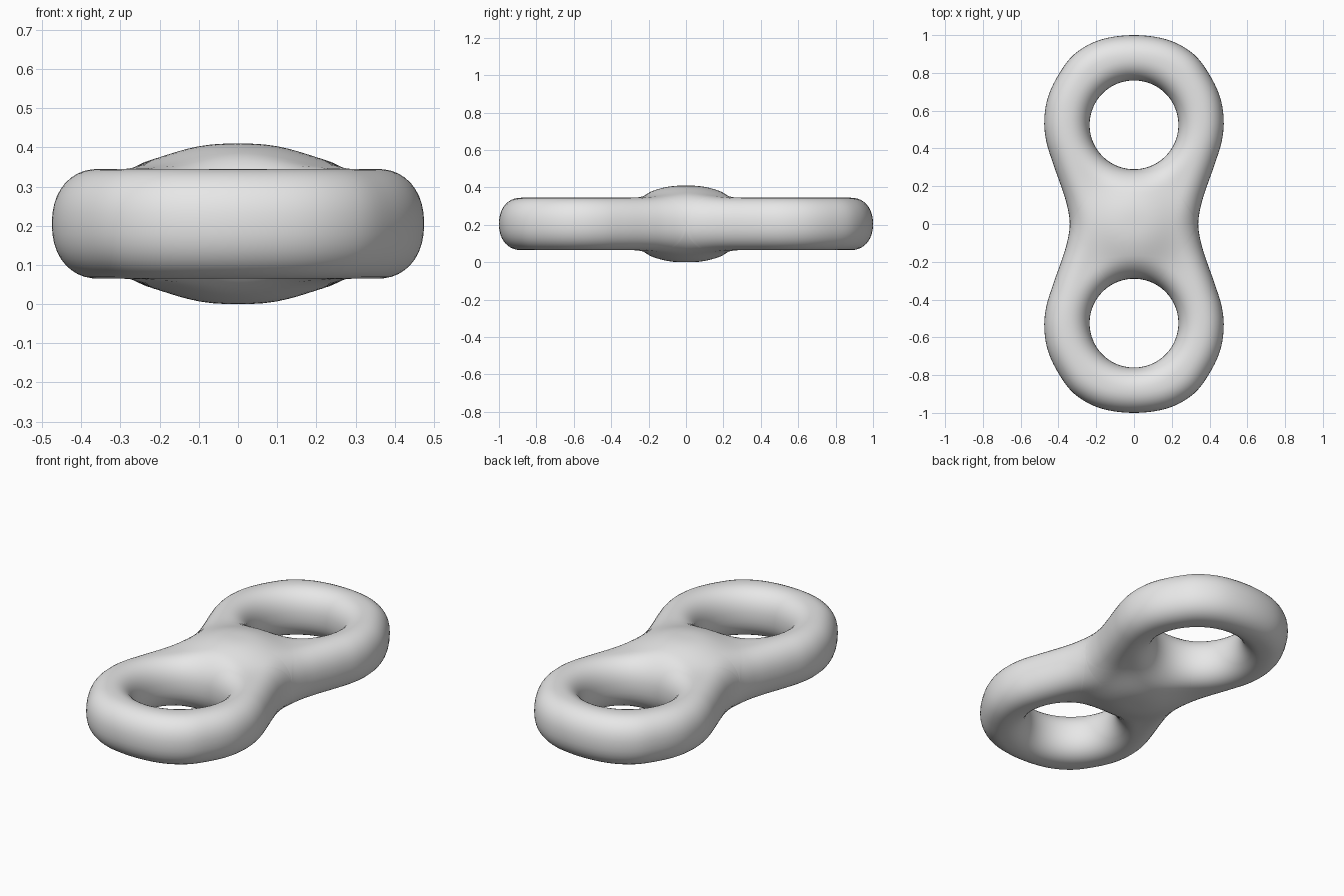
import bpy
import math
from mathutils import Vector
from mathutils.geometry import intersect_point_line

if "Cube" in bpy.data.objects:
    bpy.data.objects.remove(bpy.data.objects["Cube"])

HOLE_C = Vector((0.0, 0.525))   # centre of one hole
HOLE_R = 0.235
MID_Z = 0.205                   # height of the symmetry plane
RING_H = 0.14                   # half thickness of the rings
HUMP_H = 0.065                  # extra half thickness in the middle
EDGE_W = 0.12                   # width of the rounded edge

# Quarter of the outer figure-eight outline, waist to tip
# (first and last points only give the end tangents)
CTRL = [Vector(p) for p in (
    (0.355, -0.1), (0.34, 0), (0.355, 0.1), (0.386, 0.2), (0.432, 0.33),
    (0.465, 0.44), (0.475, 0.55), (0.456, 0.67), (0.40, 0.79),
    (0.315, 0.90), (0.18, 0.975), (0, 1.0), (-0.18, 0.975))]


def catmull(points, steps):
    """Smooth curve through the inner control points."""
    out = []
    for a, b, c, d in zip(points, points[1:], points[2:], points[3:]):
        for k in range(steps):
            t = k / steps
            out.append(0.5 * (2 * b + (c - a) * t
                              + (2 * a - 5 * b + 4 * c - d) * t * t
                              + (3 * b - a - 3 * c + d) * t ** 3))
    out.append(points[-2].copy())
    return out


outline = catmull(CTRL, 5)
# Outline continued past the symmetry line, for edge distances
fence = [Vector((p.x, -p.y)) for p in outline[15:0:-1]] + outline


def outline_distance(p):
    best = 9.0
    for a, b in zip(fence, fence[1:]):
        q, t = intersect_point_line(p, a, b)
        q = a.lerp(b, min(max(t, 0), 1))
        best = min(best, (Vector((q[0], q[1])) - p).length)
    return best


def half_height(p):
    """Rounded edge profile times the swelling in the middle."""
    e = min((p - HOLE_C).length - HOLE_R, outline_distance(p))
    u = 1 - min(max(e / EDGE_W, 0), 1)
    profile = max(1 - u ** 2.2, 0) ** (1 / 2.2)
    hump = HUMP_H * math.exp(-(p.length / 0.22) ** 2.75)
    return (RING_H + hump) * profile


# Quarter patch: spokes from the hole rim to the waist line and the outline
WAIST, SPOKE = 16, 20
waist = [Vector((0.34 * math.sin(math.pi / 2 * i / WAIST), 0)) for i in range(WAIST)]
rim = waist + outline
verts, faces = [], []
for outer in rim:
    inner = HOLE_C + (outer - HOLE_C).normalized() * HOLE_R
    for j in range(SPOKE + 1):
        p = inner.lerp(outer, (1 - math.cos(math.pi * j / SPOKE)) / 2)
        h = half_height(p)
        verts.append((p.x, p.y, h if h > 0.004 else 0.0))
n = SPOKE + 1
for i in range(len(rim) - 1):
    for j in range(SPOKE):
        a = i * n + j
        faces.append((a, a + 1, a + n + 1, a + n))

mesh = bpy.data.meshes.new("double_ring")
mesh.from_pydata(verts, [], faces)
ring = bpy.data.objects.new("double_ring", mesh)
ring.location.z = MID_Z
bpy.context.collection.objects.link(ring)

# Mirror to all eight octants
mirror = ring.modifiers.new("mirror", 'MIRROR')
mirror.use_axis = (True, True, True)
mirror.merge_threshold = 0.0005

grey = bpy.data.materials.new("plain grey")
grey.diffuse_color = (0.8, 0.8, 0.8, 1)
grey.use_nodes = True
grey.node_tree.nodes["Principled BSDF"].inputs["Base Color"].default_value = grey.diffuse_color
mesh.materials.append(grey)
mesh.shade_smooth()
